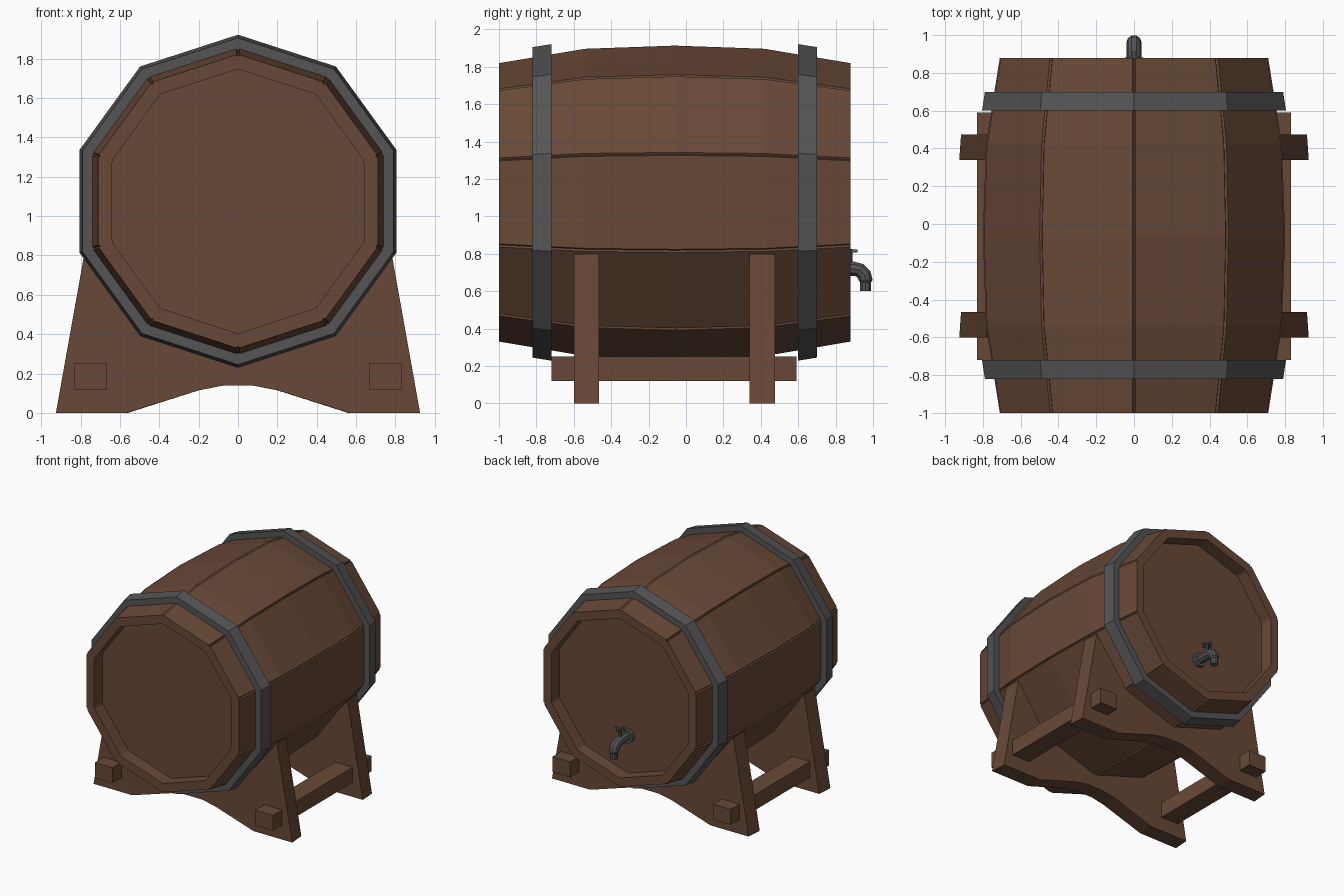
import bpy, bmesh, math
from mathutils import Vector

if "Cube" in bpy.data.objects:
    bpy.data.objects.remove(bpy.data.objects["Cube"])

CZ, SIDES = 1.075, 10          # barrel axis height, number of staves


def material(name, rgb):
    m = bpy.data.materials.new(name)
    m.diffuse_color = (*rgb, 1)
    m.use_nodes = True
    m.node_tree.nodes["Principled BSDF"].inputs["Base Color"].default_value = m.diffuse_color
    return m


WOOD = material("brown wood", (0.138, 0.066, 0.038))
IRON = material("dark iron", (0.089, 0.089, 0.089))


def finish(bm, name, mat):
    bmesh.ops.recalc_face_normals(bm, faces=bm.faces)
    me = bpy.data.meshes.new(name)
    bm.to_mesh(me)
    bm.free()
    me.materials.append(mat)
    ob = bpy.data.objects.new(name, me)
    bpy.context.collection.objects.link(ob)
    return ob


def loft(name, rings, mat, caps=True, closed=False):
    """Skin a list of equal-length point rings."""
    bm = bmesh.new()
    vs = [[bm.verts.new(p) for p in r] for r in rings]
    n = len(vs[0])
    pairs = list(zip(vs, vs[1:])) + ([(vs[-1], vs[0])] if closed else [])
    for a, b in pairs:
        for i in range(n):
            bm.faces.new((a[i], a[(i + 1) % n], b[(i + 1) % n], b[i]))
    if caps and not closed:
        bm.faces.new(vs[0])
        bm.faces.new(vs[-1])
    return finish(bm, name, mat)


def box(name, lo, hi, mat):
    def ring(z):
        return [(lo[0], lo[1], z), (hi[0], lo[1], z), (hi[0], hi[1], z), (lo[0], hi[1], z)]
    return loft(name, [ring(lo[2]), ring(hi[2])], mat)


def corner(r, i):
    a = math.pi / 2 + i * math.tau / SIDES
    return Vector((r * math.cos(a), r * math.sin(a)))


def decagon(r, y):
    return [(p.x, y, CZ + p.y) for p in (corner(r, i) for i in range(SIDES))]


def staved(r, y, groove):
    """Decagon with a small V groove at every corner."""
    pts = []
    for i in range(SIDES):
        c, prev, nxt = corner(r, i), corner(r, i - 1), corner(r, i + 1)
        for p in (c + (prev - c).normalized() * 0.009,
                  corner(r - groove, i),
                  c + (nxt - c).normalized() * 0.009):
            pts.append((p.x, y, CZ + p.y))
    return pts


# Barrel: bulging staves with deeply recessed heads at both ends
outer = [(-1.0, 0.747), (-0.54, 0.824), (-0.06, 0.841), (0.42, 0.824), (0.88, 0.747)]
rings = [staved(0.672, -0.89, 0.003), staved(0.672, -1.0, 0.003)]
rings += [staved(r, y, 0.012) for y, r in outer]
rings += [staved(0.672, 0.88, 0.003), staved(0.672, 0.77, 0.003)]
loft("barrel", rings, WOOD)

# Iron hoops, tilted with the bulge
for name, y0, y1, r0, r1 in (("front_hoop", -0.82, -0.72, 0.83, 0.846),
                             ("back_hoop", 0.60, 0.70, 0.846, 0.83)):
    loft(name, [decagon(r0, y0), decagon(r1, y1),
                decagon(r1 - 0.06, y1), decagon(r0 - 0.06, y0)], IRON, closed=True)

# Stand panels: splayed sides, arched foot, cradle following the barrel
half = [(0.08, 0.138), (0.2, 0.115), (0.565, 0), (0.925, 0), (0.782, 0.80), (0.478, 0.42)]
outline = half + [(0, 0.262)] + [(-x, z) for x, z in reversed(half)]
for name, y0, y1 in (("front_stand", -0.60, -0.465), ("back_stand", 0.34, 0.475)):
    loft(name, [[(x * s, y, z) for x, z in outline] for y, s in ((y0, 1), (y1, 0.99))], WOOD)

# Side rails joining the panels
for name, x in (("left_rail", -0.748), ("right_rail", 0.748)):
    box(name, (x - 0.082, -0.72, 0.12), (x + 0.082, 0.59, 0.25), WOOD)

# Tap: bent spout swept in the x = 0 plane
path = [(0.77, 0.72, 0, 0.038)]
path += [(0.90 + 0.06 * math.sin(math.radians(t)), 0.66 + 0.06 * math.cos(math.radians(t)), t, 0.04)
         for t in (0, 30, 60, 90)]
path += [(0.96, 0.648, 90, 0.03), (0.96, 0.60, 90, 0.03)]


def tube_ring(y, z, deg, r, n=10):
    t = math.radians(deg)
    return [(r * math.cos(a), y + r * math.sin(a) * math.sin(t), z + r * math.sin(a) * math.cos(t))
            for a in (k * math.tau / n for k in range(n))]


loft("tap_spout", [tube_ring(*p) for p in path], IRON)
loft("tap_flange", [tube_ring(0.768, 0.72, 0, 0.06), tube_ring(0.80, 0.72, 0, 0.06)], IRON)
# Tap stem and cross handle
loft("tap_stem", [tube_ring(0.875, 0.74, 90, 0.014, 8), tube_ring(0.875, 0.825, 90, 0.014, 8)], IRON)
for name, dx, dy in (("tap_handle_across", 0.045, 0.009), ("tap_handle_along", 0.009, 0.042)):
    box(name, (-dx, 0.875 - dy, 0.808), (dx, 0.875 + dy, 0.822), IRON)
